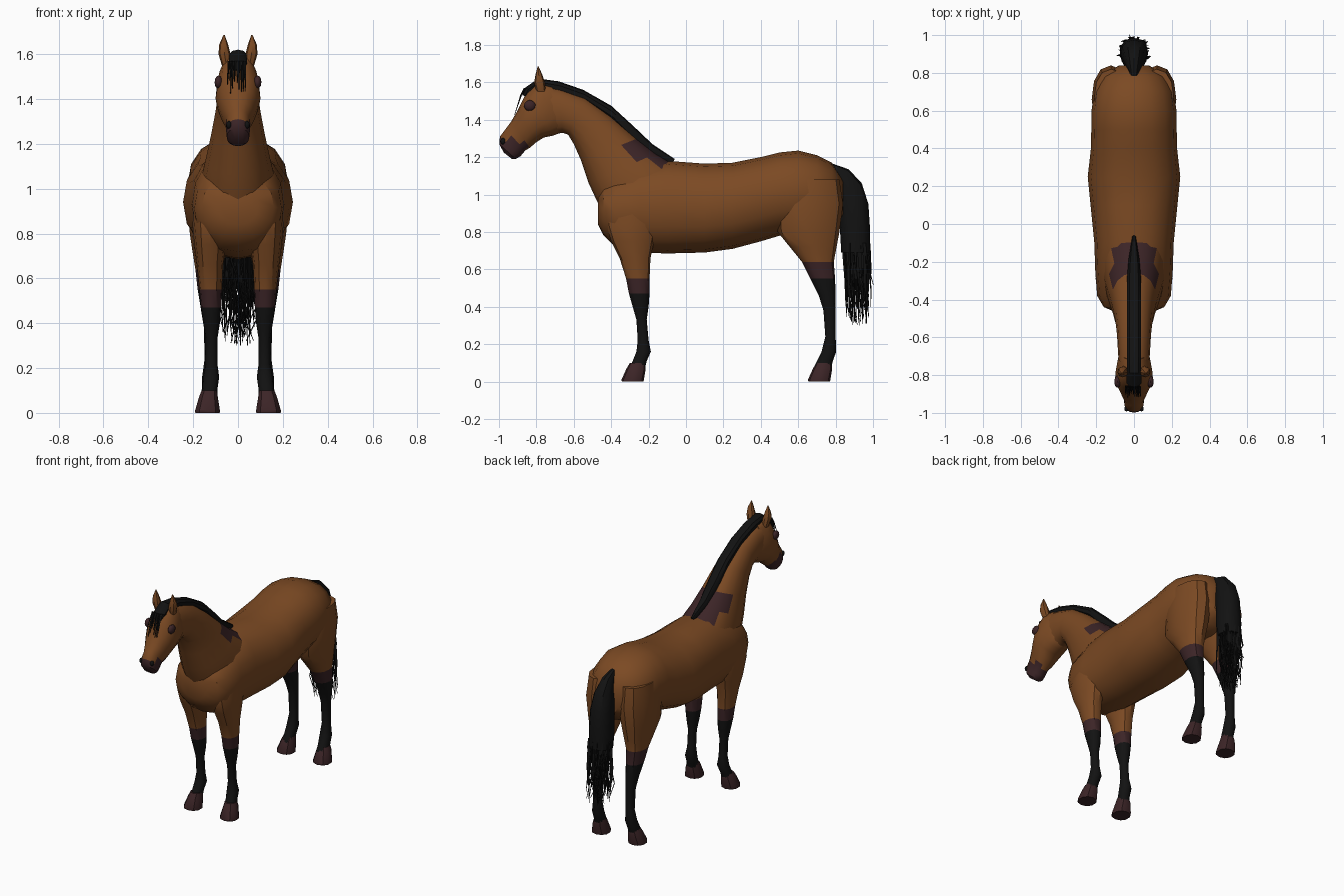
import bpy, bmesh, math, random
from mathutils import Vector

random.seed(4)
cube = bpy.data.objects.get("Cube")
if cube:
    bpy.data.objects.remove(cube)


def material(name, rgb):
    m = bpy.data.materials.new(name)
    m.use_nodes = True
    m.diffuse_color = (*rgb, 1)
    bsdf = m.node_tree.nodes["Principled BSDF"]
    bsdf.inputs["Base Color"].default_value = (*rgb, 1)
    bsdf.inputs["Roughness"].default_value = 0.9
    return m


COAT, DARK, BLACK = range(3)
palette = [material("bay_coat", (0.2, 0.068, 0.017)),
           material("dark_skin", (0.045, 0.018, 0.02)),
           material("black_hair", (0.006, 0.006, 0.006))]


def finish(name, bm, rule, angle=35):
    """Colour faces by a rule on their centre, then make a shaded object."""
    bmesh.ops.recalc_face_normals(bm, faces=bm.faces)
    for f in bm.faces:
        f.material_index = rule(f.calc_center_median())
    mesh = bpy.data.meshes.new(name)
    bm.to_mesh(mesh)
    bm.free()
    for m in palette:
        mesh.materials.append(m)
    obj = bpy.data.objects.new(name, mesh)
    bpy.context.collection.objects.link(obj)
    bpy.ops.object.select_all(action="DESELECT")
    obj.select_set(True)
    bpy.context.view_layer.objects.active = obj
    bpy.ops.object.shade_smooth_by_angle(angle=math.radians(angle))
    return obj


def loft(name, rings, rule, sides=16, power=0.9):
    """Skin oval rings, each (y, z, y, z, half width, centre x)."""
    bm = bmesh.new()
    loops = []
    for ya, za, yb, zb, w, x in rings:
        a, b = Vector((x, ya, za)), Vector((x, yb, zb))
        loop = []
        for i in range(sides):
            t = math.tau * i / sides
            c, s = math.cos(t), math.sin(t)
            c = math.copysign(abs(c) ** power, c)
            s = math.copysign(abs(s) ** power, s)
            p = (a + b) / 2 + (a - b) / 2 * c + Vector((w * s, 0, 0))
            loop.append(bm.verts.new(p))
        loops.append(loop)
    for p, q in zip(loops, loops[1:]):
        for i in range(sides):
            j = (i + 1) % sides
            bm.faces.new((p[i], p[j], q[j], q[i]))
    bm.faces.new(loops[0])
    bm.faces.new(loops[-1])
    return finish(name, bm, rule)


def strands(name, paths, radius):
    """Thin tapering three-sided locks of hair, joined in one object."""
    bm = bmesh.new()
    for path in paths:
        prev = None
        for k, p in enumerate(path):
            r = radius * (1 - 0.8 * k / (len(path) - 1))
            turn = random.random() if prev is None else turn
            ring = [bm.verts.new(p + Vector((r * math.cos(turn + i * math.tau / 3),
                                             r * math.sin(turn + i * math.tau / 3), 0)))
                    for i in range(3)]
            if prev:
                for i in range(3):
                    j = (i + 1) % 3
                    bm.faces.new((prev[i], prev[j], ring[j], ring[i]))
            prev = ring
    return finish(name, bm, lambda c: BLACK)


def blob(name, centre, size, colour):
    bm = bmesh.new()
    bmesh.ops.create_icosphere(bm, subdivisions=2, radius=1)
    bmesh.ops.scale(bm, vec=size, verts=bm.verts)
    bmesh.ops.translate(bm, vec=centre, verts=bm.verts)
    return finish(name, bm, lambda c: colour)


# Barrel, chest and rump: y, bottom, top, half width
body = [(-.47, .84, 1.0, .09), (-.44, .78, 1.06, .16), (-.38, .72, 1.1, .195),
        (-.25, .69, 1.16, .205), (-.1, .685, 1.18, .21), (.1, .69, 1.165, .23),
        (.25, .71, 1.17, .245), (.4, .75, 1.2, .228), (.5, .78, 1.225, .226),
        (.6, .8, 1.235, .225), (.7, .8, 1.21, .21), (.78, .82, 1.17, .17),
        (.84, .88, 1.08, .08)]
loft("body", [(y, t, y, b, w, 0) for y, b, t, w in body], lambda c: COAT)

# Neck: crest point, throat point, half width
neck = [(0, 1.13, -.38, .78, .17), (-.08, 1.17, -.455, .92, .165),
        (-.16, 1.22, -.52, 1.06, .142), (-.26, 1.3, -.56, 1.18, .12),
        (-.4, 1.42, -.6, 1.27, .1), (-.54, 1.52, -.63, 1.32, .09),
        (-.68, 1.57, -.66, 1.33, .085), (-.78, 1.59, -.72, 1.32, .08)]
loft("neck", [(*r, 0) for r in neck],
     lambda c: DARK if -.3 < c.y < -.08 and c.z > 1.16 else COAT)

# Head: forehead line, jaw line, half width
head = [(-.72, 1.59, -.64, 1.35, .07), (-.8, 1.6, -.66, 1.335, .088),
        (-.85, 1.55, -.71, 1.315, .097), (-.875, 1.5, -.76, 1.305, .1),
        (-.9, 1.45, -.8, 1.28, .088), (-.935, 1.39, -.835, 1.25, .07),
        (-.965, 1.35, -.86, 1.235, .055), (-.995, 1.31, -.885, 1.205, .053),
        (-.998, 1.27, -.91, 1.19, .05), (-.975, 1.225, -.93, 1.19, .03)]
loft("head", [(*r, 0) for r in head],
     lambda c: DARK if c.y < -.85 and c.z < 1.29 - (c.y + .92) * .3 else COAT)

# Legs: height, front y, back y, centre x, half width
fore_leg = [(1.0, -.4, -.16, .12, .07), (.84, -.43, -.15, .125, .078),
            (.75, -.4, -.17, .125, .07), (.66, -.355, -.19, .125, .058),
            (.55, -.32, -.195, .122, .05), (.47, -.305, -.195, .12, .045),
            (.4, -.285, -.2, .118, .037), (.33, -.265, -.21, .118, .026),
            (.22, -.258, -.2, .118, .026), (.16, -.265, -.188, .12, .036),
            (.11, -.285, -.21, .125, .034), (.07, -.3, -.22, .13, .036)]
hind_leg = [(1.08, .52, .82, .12, .09), (.95, .48, .84, .122, .102),
            (.8, .49, .82, .125, .09), (.72, .555, .805, .128, .075),
            (.64, .62, .79, .13, .06), (.55, .665, .797, .13, .05),
            (.46, .71, .8, .125, .04), (.38, .735, .8, .122, .03),
            (.24, .745, .8, .122, .027), (.16, .725, .803, .124, .036),
            (.11, .7, .785, .127, .034), (.07, .68, .775, .13, .036)]
fore_hoof = [(.1, -.3, -.22, .128, .036), (.07, -.318, -.215, .132, .044),
             (.01, -.345, -.225, .136, .058), (0, -.343, -.227, .136, .057)]


def leg_rings(rows, side, shift=0):
    return [(f + shift, z, b + shift, z, w, x * side) for z, f, b, x, w in rows]


def leg_colour(knee):
    return lambda c: COAT if c.z > knee else DARK if c.z > knee - .09 else BLACK


for side, word in ((1, "left"), (-1, "right")):
    loft(f"{word}_fore_leg", leg_rings(fore_leg, side), leg_colour(.55), 12)
    loft(f"{word}_hind_leg", leg_rings(hind_leg, side), leg_colour(.6), 12)
    loft(f"{word}_fore_hoof", leg_rings(fore_hoof, side), lambda c: DARK, 10)
    loft(f"{word}_hind_hoof", leg_rings(fore_hoof, side, .997), lambda c: DARK, 10)
    # Ear, eye and nostril
    ear = [(-.8, 1.55, -.75, 1.55, .02, .052), (-.812, 1.6, -.755, 1.6, .027, .06),
           (-.805, 1.64, -.77, 1.645, .02, .064), (-.793, 1.685, -.788, 1.685, .003, .062)]
    loft(f"{word}_ear", [(*r[:5], r[5] * side) for r in ear], lambda c: COAT, 8)
    blob(f"{word}_eye", (side * .087, -.835, 1.475), (.018, .032, .03), DARK)
    blob(f"{word}_nostril", (side * .04, -.978, 1.285), (.012, .014, .018), BLACK)

# Mane and forelock: upper edge, lower edge, half width
mane = [(-.875, 1.53, -.83, 1.52, .025), (-.862, 1.57, -.8, 1.55, .042),
        (-.79, 1.62, -.77, 1.56, .04), (-.68, 1.605, -.65, 1.53, .04),
        (-.55, 1.56, -.52, 1.48, .04), (-.4, 1.475, -.38, 1.38, .04),
        (-.28, 1.365, -.28, 1.27, .038), (-.18, 1.27, -.2, 1.19, .03),
        (-.06, 1.19, -.08, 1.15, .01)]
loft("mane", [(*r, 0) for r in mane], lambda c: BLACK, 10)
locks = []
for i in range(14):
    x, drop = random.uniform(-.045, .035), random.uniform(.04, .11)
    locks.append([Vector((x, -.86, 1.57)), Vector((x * 1.1, -.882, 1.53)),
                  Vector((x * 1.2, -.885 - drop * .3, 1.53 - drop))])
strands("forelock", locks, .008)

# Tail: full upper part with loose hair below
tail = [(.77, 1.17, .8, 1.1, .02), (.87, 1.135, .8, 1.02, .042),
        (.94, 1.06, .81, .95, .06), (.975, .95, .82, .88, .07),
        (.985, .8, .825, .78, .075), (.985, .69, .83, .69, .07)]
loft("tail", [(*r, 0) for r in tail], lambda c: BLACK, 12)
hairs = []
for i in range(100):
    a, r = random.uniform(0, math.tau), math.sqrt(random.random())
    x, y = .074 * r * math.cos(a), .908 + .074 * r * math.sin(a)
    low = random.uniform(.3, .58)
    hairs.append([Vector((x + random.uniform(-.008, .008) * k,
                          y + (.012 + random.uniform(-.006, .006)) * k / 3,
                          .74 + (low - .74) * k / 4)) for k in range(5)])
strands("tail_hair", hairs, .009)
